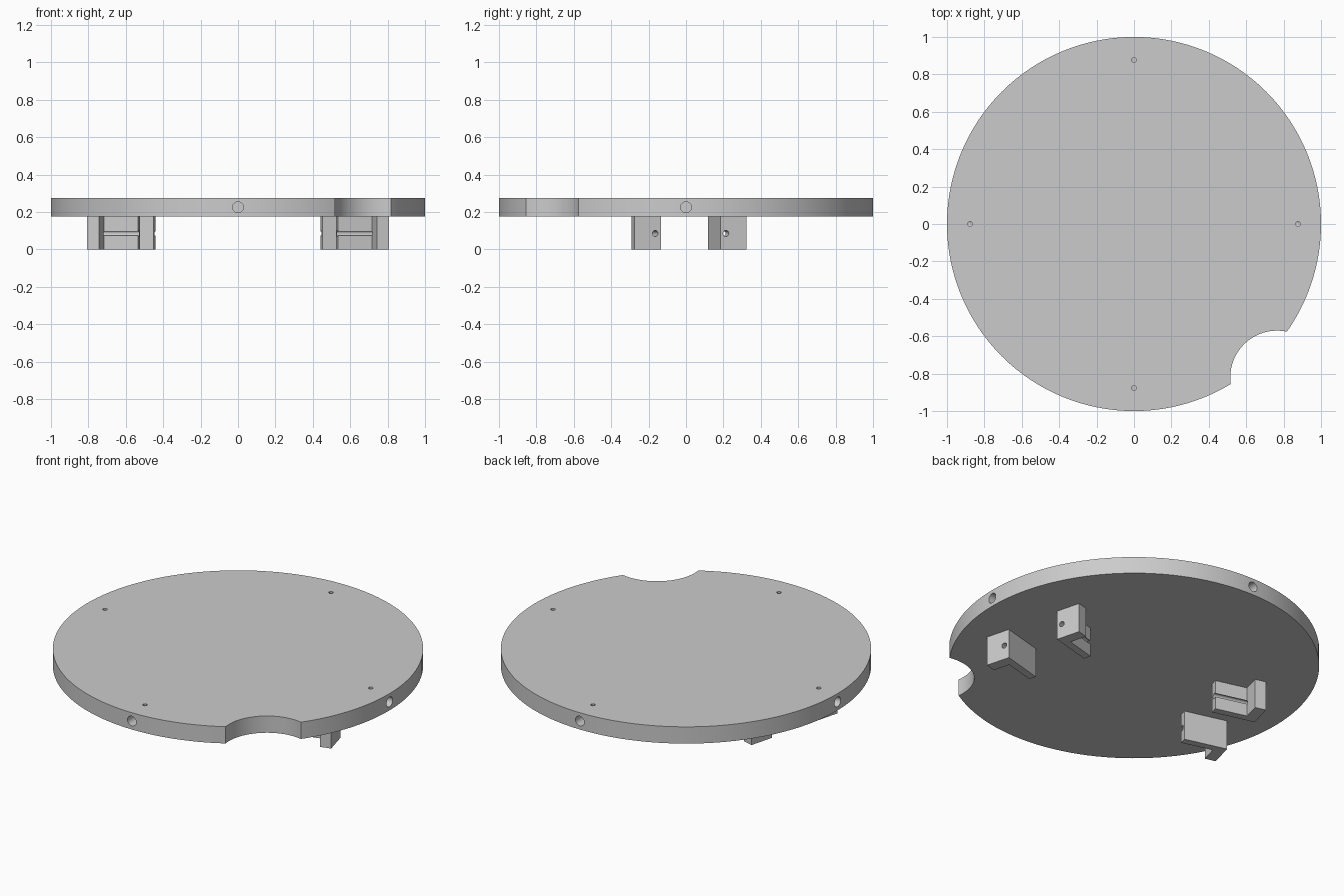
import bpy, bmesh
from math import radians, cos, sin, pi
from mathutils import Matrix, Vector

cube = bpy.data.objects.get("Cube")
if cube:
    bpy.data.objects.remove(cube, do_unlink=True)

grey = bpy.data.materials.new("light_grey")
grey.use_nodes = True
GREY = (0.6, 0.6, 0.6, 1)
grey.diffuse_color = GREY
grey.node_tree.nodes["Principled BSDF"].inputs["Base Color"].default_value = GREY

BASE, TOP = 0.175, 0.275      # underside and upper face of the disc
TILT = radians(15)            # toe angle of the mounts


def add_object(name, bm):
    bmesh.ops.recalc_face_normals(bm, faces=bm.faces)
    mesh = bpy.data.meshes.new(name)
    bm.to_mesh(mesh)
    bm.free()
    mesh.materials.append(grey)
    obj = bpy.data.objects.new(name, mesh)
    bpy.context.collection.objects.link(obj)
    return obj


def rod(name, start, end, radius, sides):
    """Cylinder between two points."""
    a, b = Vector(start), Vector(end)
    turn = (b - a).to_track_quat('Z', 'Y').to_matrix().to_4x4()
    bm = bmesh.new()
    bmesh.ops.create_cone(bm, cap_ends=True, segments=sides, radius1=radius,
                          radius2=radius, depth=(b - a).length,
                          matrix=Matrix.Translation((a + b) / 2) @ turn)
    return add_object(name, bm)


def activate(obj):
    bpy.ops.object.select_all(action='DESELECT')
    obj.select_set(True)
    bpy.context.view_layer.objects.active = obj


def cut(obj, cutter):
    cutter.hide_render = True
    mod = obj.modifiers.new("cut", 'BOOLEAN')
    mod.operation, mod.solver, mod.object = 'DIFFERENCE', 'EXACT', cutter
    activate(obj)
    bpy.ops.object.modifier_apply(modifier=mod.name)
    bpy.data.objects.remove(cutter, do_unlink=True)


def smooth(obj):
    activate(obj)
    bpy.ops.object.shade_smooth_by_angle(angle=radians(30))


# Round plate with a curved bite out of its rim
plate = rod("round_plate", (0, 0, BASE), (0, 0, TOP), 1, 128)
cut(plate, rod("bite", (0.765, -0.82, 0), (0.765, -0.82, 0.5), 0.25, 64))

# Rim sockets, each with a small set-screw hole from above
for i in range(4):
    dx, dy = round(cos(i * pi / 2)), round(sin(i * pi / 2))
    cut(plate, rod("socket", (dx * 0.82, dy * 0.82, 0.225), (dx * 1.1, dy * 1.1, 0.225), 0.029, 24))
    cut(plate, rod("screw", (dx * 0.876, dy * 0.876, 0.225), (dx * 0.876, dy * 0.876, 0.4), 0.013, 12))
smooth(plate)

# L-shaped mounts: a long wall with an outer tab, drilled lengthwise
LENGTH, WIDTH, WALL, TAB = 0.254, 0.145, 0.043, 0.065
HOLE_IN, HOLE_Z = 0.031, 0.085


def mount(name, side, outer, face, way):
    """outer: end along the wall; face: flat side; way: tab direction."""
    def place(back, across, z):
        u, v = outer - back, face + way * across
        return (side * (u * cos(TILT) - v * sin(TILT)),
                u * sin(TILT) + v * cos(TILT), z)

    profile = [(0, 0), (LENGTH, 0), (LENGTH, WALL), (TAB, WALL), (TAB, WIDTH), (0, WIDTH)]
    bm = bmesh.new()
    foot = bm.faces.new([bm.verts.new(place(b, a, 0)) for b, a in profile])
    grown = bmesh.ops.extrude_face_region(bm, geom=[foot])["geom"]
    bmesh.ops.translate(bm, vec=(0, 0, BASE),
                        verts=[g for g in grown if isinstance(g, bmesh.types.BMVert)])
    obj = add_object(name, bm)
    cut(obj, rod("drill", place(-0.1, HOLE_IN, HOLE_Z),
                 place(LENGTH + 0.1, HOLE_IN, HOLE_Z), 0.016, 20))
    smooth(obj)


for label, side in (("left", 1), ("right", -1)):
    mount(label + "_front_mount", side, 0.708, -0.329, -1)
    mount(label + "_back_mount", side, 0.72, -0.003, 1)
